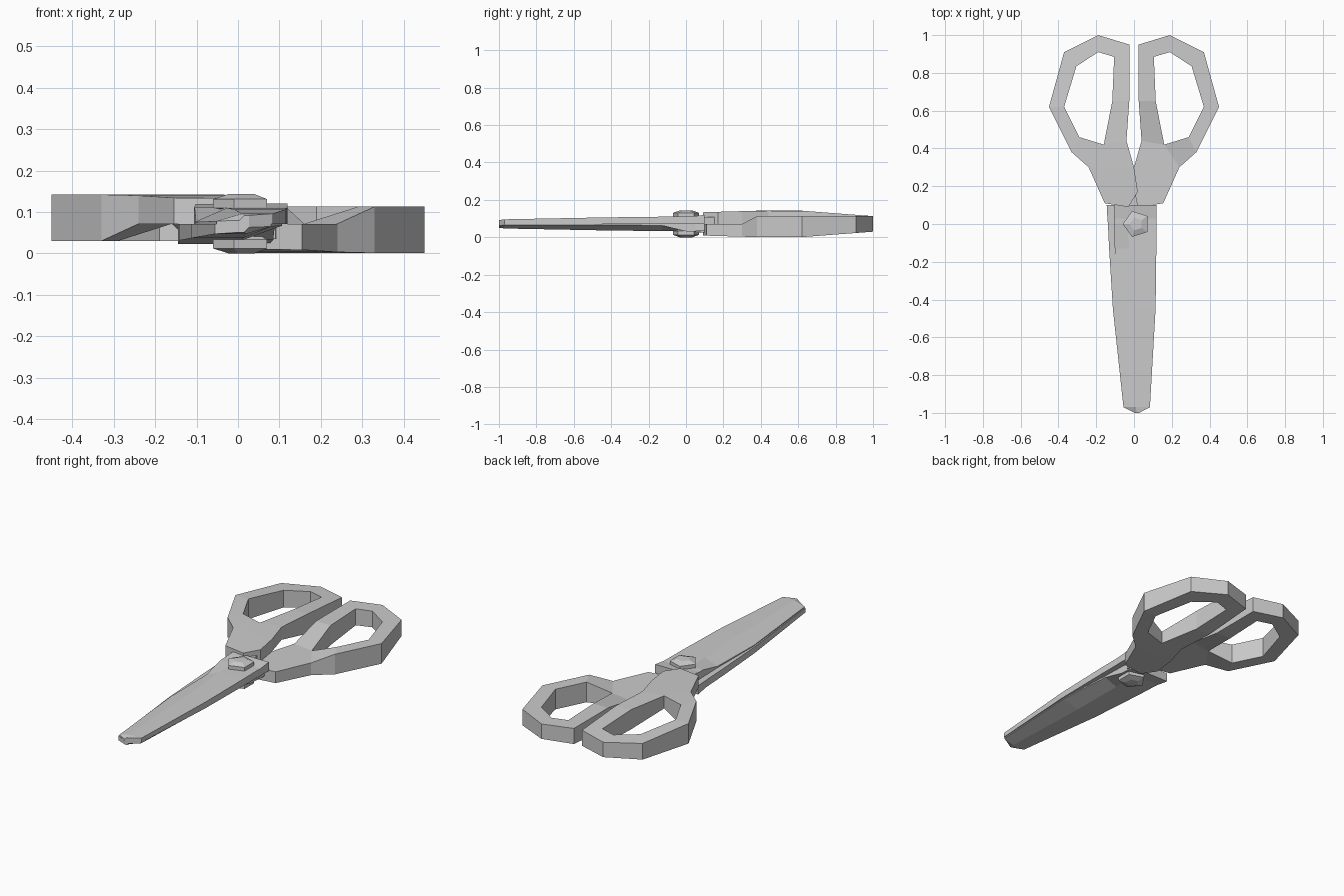
import bpy, bmesh, math
from mathutils import Matrix, Vector

cube = bpy.data.objects.get("Cube")
if cube:
    bpy.data.objects.remove(cube)

MID = 0.0715  # height of the plane where the two halves meet

grey = bpy.data.materials.new("plain grey")
grey.use_nodes = True
grey.diffuse_color = (0.6, 0.6, 0.6, 1)
grey.node_tree.nodes["Principled BSDF"].inputs["Base Color"].default_value = grey.diffuse_color


def finish(name, bm, flip=False, shear=False):
    """Optionally turn the part half a turn about the long axis, then add it."""
    for v in bm.verts:
        if flip:
            v.co.x, v.co.z = -v.co.x, 2 * MID - v.co.z
        if shear:
            v.co.x -= 0.01 + 0.025 * v.co.y
    bmesh.ops.recalc_face_normals(bm, faces=bm.faces)
    mesh = bpy.data.meshes.new(name)
    bm.to_mesh(mesh)
    bm.free()
    mesh.materials.append(grey)
    obj = bpy.data.objects.new(name, mesh)
    bpy.context.collection.objects.link(obj)


def loft(rings, cap=True):
    """Skin a list of equal-sized point rings."""
    bm = bmesh.new()
    loops = [[bm.verts.new(p) for p in ring] for ring in rings]
    for a, b in zip(loops, loops[1:]):
        for i in range(len(a)):
            j = (i + 1) % len(a)
            bm.faces.new((a[i], a[j], b[j], b[i]))
    bm.faces.new(loops[0])
    bm.faces.new(loops[-1])
    return bm


# Handle: finger loop as paired outer and inner points, then the neck
OUTER = [(-.025, .95), (-.19, 1), (-.37, .91), (-.45, .62), (-.33, .38), (-.04, .44), (-.025, .65)]
INNER = [(-.105, .885), (-.19, .91), (-.305, .835), (-.37, .62), (-.29, .46), (-.16, .42), (-.115, .65)]
NECK = [(-.24, .30), (-.155, .11), (-.03, .09), (.02, .17), (0, .30)]


def top_height(y):
    return 0.142 - 0.029 * max(0, (y - 0.62) / 0.38) - 0.008 * max(0, (0.38 - y) / 0.28)


def handle(name, flip):
    bm = bmesh.new()
    pts = OUTER + INNER + NECK
    n = len(OUTER)
    thin = {5, n + 5} | set(range(2 * n, len(pts)))  # points of the half-height neck
    top = [bm.verts.new((x, y, top_height(y))) for x, y in pts]
    low = [bm.verts.new((x, y, MID if i in thin else 0.03)) for i, (x, y) in enumerate(pts)]
    a, b, c, d, e = range(2 * n, 2 * n + 5)
    polys = [(i, (i + 1) % n, n + (i + 1) % n, n + i) for i in range(n) if i != 4]
    polys += [(4, a, n + 5, n + 4), (a, e, 5, n + 5), (a, b, c, d, e)]
    for p in polys:
        bm.faces.new([top[i] for i in p])
        bm.faces.new([low[i] for i in reversed(p)])
    outline = [0, 1, 2, 3, 4, a, b, c, d, e, 5, 6]
    for loop in (outline, list(range(n, 2 * n))):
        for i, j in zip(loop, loop[1:] + loop[:1]):
            bm.faces.new((top[i], top[j], low[j], low[i]))
    finish(name, bm, flip)


# Blade: y, spine x, crease x, edge x, spine top, edge top
STATIONS = [(.10, .132, -.02, -.09, .120, .118),
            (.03, .130, -.02, -.095, .111, .111),
            (.0, .128, -.02, -.095, .111, .111),
            (-.13, .125, -.02, -.095, .110, .080),
            (-.45, .113, -.01, -.105, .106, .076),
            (-.97, .070, -.005, -.066, .096, .078),
            (-1.0, .012, 0, -.012, .092, .080)]


def blade(name, flip):
    rings = [[(s, y, MID), (s, y, zs), (c, y, zs), (e, y, ze), (e, y, MID)]
             for y, s, c, e, zs, ze in STATIONS]
    finish(name, loft(rings), flip, shear=True)


# Tang: narrow bar joining the blade root to the neck
def tang(name, flip):
    rings = [[(l, y, MID), (r, y, MID), (r, y, .108), (l, y, .108)]
             for y, l, r in ((.05, -.09, .03), (.2, -.10, 0))]
    finish(name, loft(rings), flip)


for side, flip in (("upper", False), ("lower", True)):
    handle(side + "_handle", flip)
    blade(side + "_blade", flip)
    tang(side + "_tang", flip)

# Pivot: five-sided pin with a bevelled head above and below
profile = [(.035, 0), (.072, .012), (.072, .033), (.04, .05)]
profile += [(.04, .093), (.072, .11), (.072, .131), (.035, .143)]
rings = [[(.012 + r * math.cos(t), r * math.sin(t), z)
          for t in (math.pi + k * math.tau / 5 for k in range(5))] for r, z in profile]
finish("pivot_screw", loft(rings))
